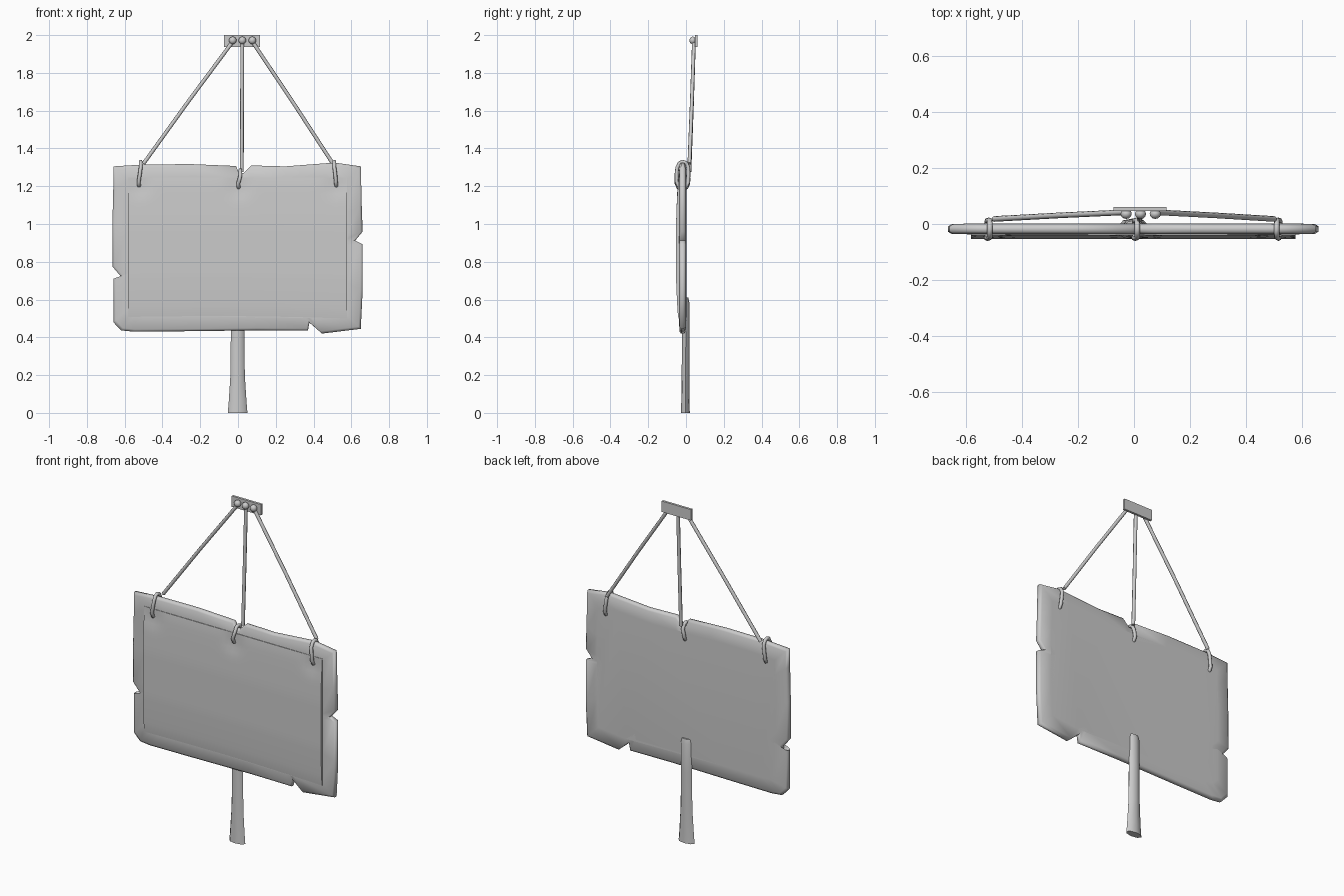
import bpy, bmesh, math
from mathutils import Vector

if "Cube" in bpy.data.objects:
    bpy.data.objects.remove(bpy.data.objects["Cube"])


def finish(name, bm, angle=40):
    bmesh.ops.recalc_face_normals(bm, faces=bm.faces)
    me = bpy.data.meshes.new(name)
    bm.to_mesh(me)
    bm.free()
    ob = bpy.data.objects.new(name, me)
    bpy.context.collection.objects.link(ob)
    bpy.ops.object.select_all(action='DESELECT')
    ob.select_set(True)
    bpy.context.view_layer.objects.active = ob
    bpy.ops.object.shade_smooth_by_angle(angle=math.radians(angle))
    return ob


def loft(name, rings, angle=40):
    bm = bmesh.new()
    loops = [[bm.verts.new(p) for p in ring] for ring in rings]
    n = len(loops[0])
    for a, b in zip(loops, loops[1:]):
        for i in range(n):
            bm.faces.new((a[i], a[(i + 1) % n], b[(i + 1) % n], b[i]))
    caps = [bm.faces.new(loops[0]), bm.faces.new(loops[-1])]
    bmesh.ops.triangulate(bm, faces=[f for f in caps if len(f.verts) > 8])
    return finish(name, bm, angle)


def tube(name, pts, radius, sides=8):
    pts = [Vector(p) for p in pts]
    rings = []
    ref = Vector((1, 0, 0)) if abs((pts[1] - pts[0]).normalized().x) < 0.9 else Vector((0, 1, 0))
    for i, p in enumerate(pts):
        t = (pts[min(i + 1, len(pts) - 1)] - pts[max(i - 1, 0)]).normalized()
        u = (ref - t * ref.dot(t)).normalized()
        v = t.cross(u)
        ref = u
        rings.append([p + radius * (math.cos(k * math.tau / sides) * u + math.sin(k * math.tau / sides) * v)
                      for k in range(sides)])
    return loft(name, rings, 60)


# Worn board with notched edges, built as pillow-edged rings from back to front
outline = [(-.66, 1.305), (-.5, 1.315), (-.25, 1.317), (-.01, 1.307), (.005, 1.27), (.03, 1.27),
           (.07, 1.31), (.25, 1.305), (.51, 1.325), (.65, 1.305), (.655, 1.1), (.66, .96),
           (.62, .912), (.66, .893), (.66, .65), (.65, .445), (.445, .42), (.378, .478),
           (.37, .435), (.1, .437), (-.3, .432), (-.555, .43), (-.62, .437), (-.66, .48),
           (-.66, .71), (-.62, .697), (-.62, .722), (-.665, .775), (-.665, 1.0), (-.66, 1.2)]
cx, cz = 0, 0.87


def board_ring(inset, y):
    sx, sz = 1 - inset / .66, 1 - inset / .44
    return [(cx + (x - cx) * sx, y, cz + (z - cz) * sz) for x, z in outline]


loft("board", [board_ring(i, y) for i, y in
               ((.08, .002), (.012, -.001), (0, -.009), (0, -.027), (.012, -.035), (.08, -.037))], 60)

# Bulging sheet on the front, pinched in at the three rope holes
holes = [(-.525, 1.2), (.003, 1.19), (.52, 1.2)]
NX, NZ = 40, 26
bm = bmesh.new()
grid = []
for j in range(NZ + 1):
    v = j / NZ
    row = []
    for i in range(NX + 1):
        u = i / NX
        x = -.583 + 1.16 * u
        bottom = .508 - .008 * u + .008 * math.sin(math.pi * u)
        z = bottom + (1.246 - bottom) * v
        y = -.040 - .013 * min(1, v / .3) ** .6 * min(1, (1 - v) / .35) ** .6
        for hx, hz in holes:
            y += .009 * math.exp(-((x - hx) ** 2 + (z - hz) ** 2) / .0025)
        row.append(bm.verts.new((x, min(y, -.039), z)))
    grid.append(row)
for j in range(NZ):
    for i in range(NX):
        bm.faces.new((grid[j][i], grid[j][i + 1], grid[j + 1][i + 1], grid[j + 1][i]))
# Sheet edges fold back to the board
rim = [e for e in bm.edges if e.is_boundary]
ext = bmesh.ops.extrude_edge_only(bm, edges=rim)
for g in ext["geom"]:
    if isinstance(g, bmesh.types.BMVert):
        g.co.y = -.032
finish("sheet", bm, 45)

# Flattened handle post, flared at the foot and running up behind the board
post = [(0, -.003, .052, .023), (.06, -.003, .047, .022), (.2, -.002, .038, .021),
        (.42, -.001, .036, .02), (.585, .0, .034, .018), (.61, .0, .028, .012)]
loft("post", [[(-.002 + rx * math.cos(a), cy + ry * math.sin(a), z)
               for a in [math.tau * k / 8 for k in range(8)]]
              for z, cy, rx, ry in post], 50)

# Hanger plate
bm = bmesh.new()
bmesh.ops.create_cube(bm, size=1)
for v in bm.verts:
    v.co = Vector((.021 + v.co.x * .19, .054 + v.co.y * .014, 1.968 + v.co.z * .064))
finish("hanger_plate", bm, 30)

# Rope loops, hanging ropes and pegs
sets = [("left", -.028, -.500, -.515, -.524, 1.33),
        ("middle", .023, .020, .012, .003, 1.285),
        ("right", .076, .502, .510, .520, 1.33)]
for side, peg_x, rope_x, top_x, hole_x, top_z in sets:
    bm = bmesh.new()
    bmesh.ops.create_uvsphere(bm, u_segments=12, v_segments=8, radius=.02)
    for v in bm.verts:
        v.co = Vector((peg_x + v.co.x, .036 + v.co.y * .9, 1.972 + v.co.z))
    finish("peg_" + side, bm, 60)
    tube("rope_" + side, [(peg_x, .042, 1.965), ((peg_x + rope_x) / 2, .031, (1.965 + top_z) / 2),
                          (rope_x, .018, top_z - .01)], .010)
    hz = 1.2 if side != "middle" else 1.19
    mid = (top_x + hole_x) / 2
    tube("loop_" + side, [(hole_x, -.02, hz), (hole_x, -.042, hz + .004), (hole_x - .002, -.05, hz + .025),
                          (mid, -.05, (hz + top_z) / 2), (top_x, -.046, top_z - .03),
                          (top_x, -.033, top_z - .006), (top_x, -.018, top_z),
                          (top_x, 0, top_z - .006), (top_x, .012, top_z - .03),
                          (mid, .013, (hz + top_z) / 2), (hole_x, .012, hz + .022),
                          (hole_x, .004, hz + .003), (hole_x, -.02, hz)], .010)
